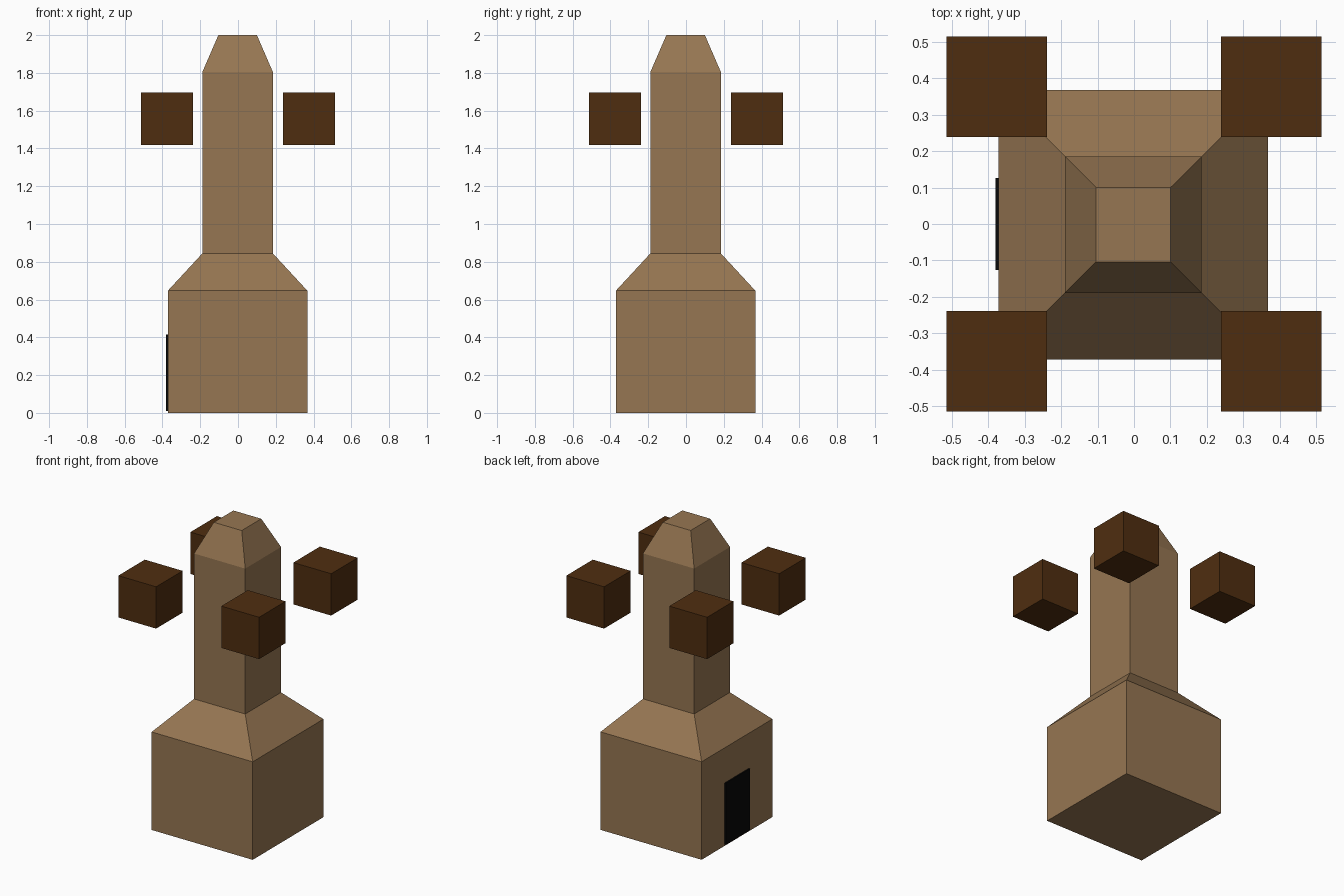
import bpy
import bmesh

cube = bpy.data.objects.get("Cube")
if cube:
    bpy.data.objects.remove(cube, do_unlink=True)


def material(name, rgb):
    mat = bpy.data.materials.new(name)
    mat.use_nodes = True
    color = (*rgb, 1)
    mat.diffuse_color = color
    mat.node_tree.nodes["Principled BSDF"].inputs["Base Color"].default_value = color
    return mat


def finish(name, bm, mat, location):
    bmesh.ops.recalc_face_normals(bm, faces=bm.faces)
    mesh = bpy.data.meshes.new(name)
    bm.to_mesh(mesh)
    bm.free()
    mesh.materials.append(mat)
    obj = bpy.data.objects.new(name, mesh)
    obj.location = location
    bpy.context.collection.objects.link(obj)


def square_loft(name, profile, mat, location):
    """Stack square rings given as (half width, height) and cap both ends."""
    bm = bmesh.new()
    corners = ((-1, -1), (1, -1), (1, 1), (-1, 1))
    rings = [[bm.verts.new((x * half, y * half, z)) for x, y in corners]
             for half, z in profile]
    for low, high in zip(rings, rings[1:]):
        for i in range(4):
            j = (i + 1) % 4
            bm.faces.new((low[i], low[j], high[j], high[i]))
    bm.faces.new(rings[0][::-1])
    bm.faces.new(rings[-1])
    finish(name, bm, mat, location)


def box(name, size, mat, location):
    bm = bmesh.new()
    bmesh.ops.create_cube(bm, size=1)
    bmesh.ops.scale(bm, vec=size, verts=bm.verts)
    finish(name, bm, mat, location)


tan = material("tan_clay", (0.305, 0.181, 0.084))
brown = material("dark_brown", (0.078, 0.027, 0.005))
black = material("door_black", (0.0024, 0.0024, 0.0024))

# Tower: broad base, sloped shoulder, shaft and tapered top
square_loft("tower", [(0.369, 0), (0.369, 0.647), (0.187, 0.844),
                      (0.187, 1.804), (0.102, 2)], tan, (-0.002, -0.002, 0))

# Door plate on the right side
box("door", (0.009, 0.253, 0.406), black, (-0.3755, 0, 0.213))

# Four blocks floating around the shaft
for side, sx in (("left", 1), ("right", -1)):
    for end, sy in (("front", -1), ("back", 1)):
        box(f"{end}_{side}_block", (0.276, 0.276, 0.276), brown,
            (sx * 0.376, sy * 0.376, 1.557))
